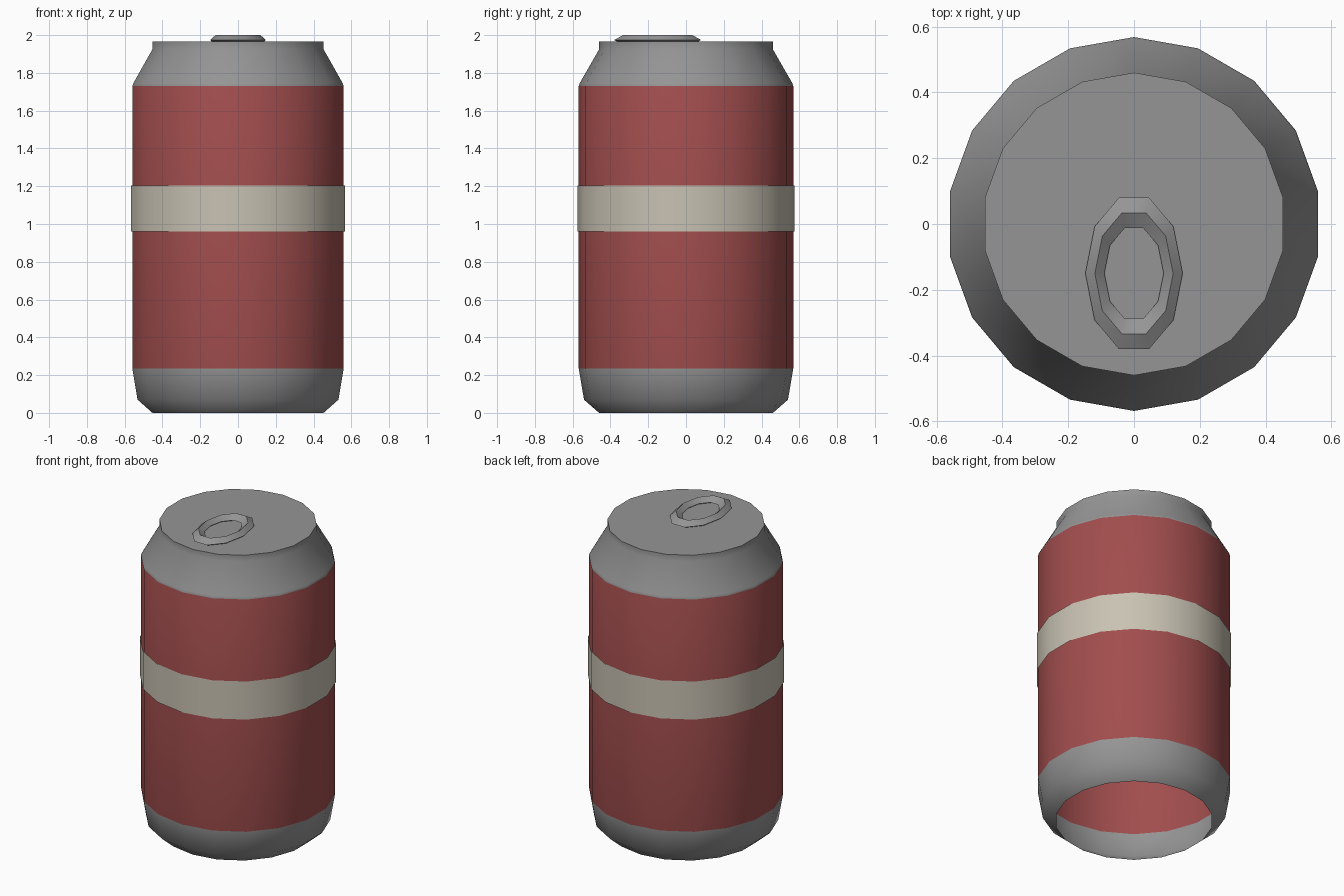
import bpy, bmesh, math

if "Cube" in bpy.data.objects:
    bpy.data.objects.remove(bpy.data.objects["Cube"])

SIDES = 18


def material(name, rgb):
    m = bpy.data.materials.new(name)
    m.diffuse_color = (*rgb, 1.0)
    m.use_nodes = True
    m.node_tree.nodes["Principled BSDF"].inputs["Base Color"].default_value = m.diffuse_color
    return m


metal = material("grey metal", (0.30, 0.30, 0.30))
red = material("red paint", (0.36, 0.075, 0.075))
cream = material("cream paint", (0.58, 0.54, 0.45))


def finish(bm, name, mats, angle):
    mesh = bpy.data.meshes.new(name)
    bm.to_mesh(mesh)
    bm.free()
    ob = bpy.data.objects.new(name, mesh)
    bpy.context.collection.objects.link(ob)
    for m in mats:
        mesh.materials.append(m)
    bpy.ops.object.select_all(action='DESELECT')
    ob.select_set(True)
    bpy.context.view_layer.objects.active = ob
    bpy.ops.object.shade_smooth_by_angle(angle=math.radians(angle))
    return ob


def lathe(bm, profile, cap_top=False):
    """Stack rings of (radius, z) with a vertex on the +y axis."""
    rings = []
    for r, z in profile:
        ring = []
        for i in range(SIDES):
            a = math.pi / 2 + i * math.tau / SIDES
            ring.append(bm.verts.new((r * math.cos(a), r * math.sin(a), z)))
        rings.append(ring)
    for lo, hi in zip(rings, rings[1:]):
        for i in range(SIDES):
            j = (i + 1) % SIDES
            bm.faces.new((lo[i], lo[j], hi[j], hi[i]))
    if cap_top:
        bm.faces.new(rings[-1])


# can shell: open underneath, red between the two metal ends
bm = bmesh.new()
lathe(bm, [(0.46, 0), (0.54, 0.07), (0.568, 0.235), (0.568, 1.73),
           (0.563, 1.745), (0.46, 1.925), (0.46, 1.965)], cap_top=True)
for f in bm.faces:
    f.material_index = 1 if 0.24 < f.calc_center_median().z < 1.72 else 0
finish(bm, "can_body", [metal, red], 45)

# raised stripe around the middle
bm = bmesh.new()
lathe(bm, [(0.574, 0.96), (0.574, 1.205)])
finish(bm, "stripe", [cream], 45)

# pull tab: oval ring with a diamond cross-section
bm = bmesh.new()
N = 10
loops = []
for rx, ry, z in [(0.148, 0.242, 1.974), (0.119, 0.193, 2.0),
                  (0.090, 0.145, 1.974), (0.119, 0.193, 1.95)]:
    loops.append([bm.verts.new((rx * math.cos(i * math.tau / N),
                                -0.15 + ry * math.sin(i * math.tau / N), z))
                  for i in range(N)])
for k in range(4):
    a, b = loops[k], loops[(k + 1) % 4]
    for i in range(N):
        j = (i + 1) % N
        bm.faces.new((a[i], a[j], b[j], b[i]))
finish(bm, "pull_tab", [metal], 40)
